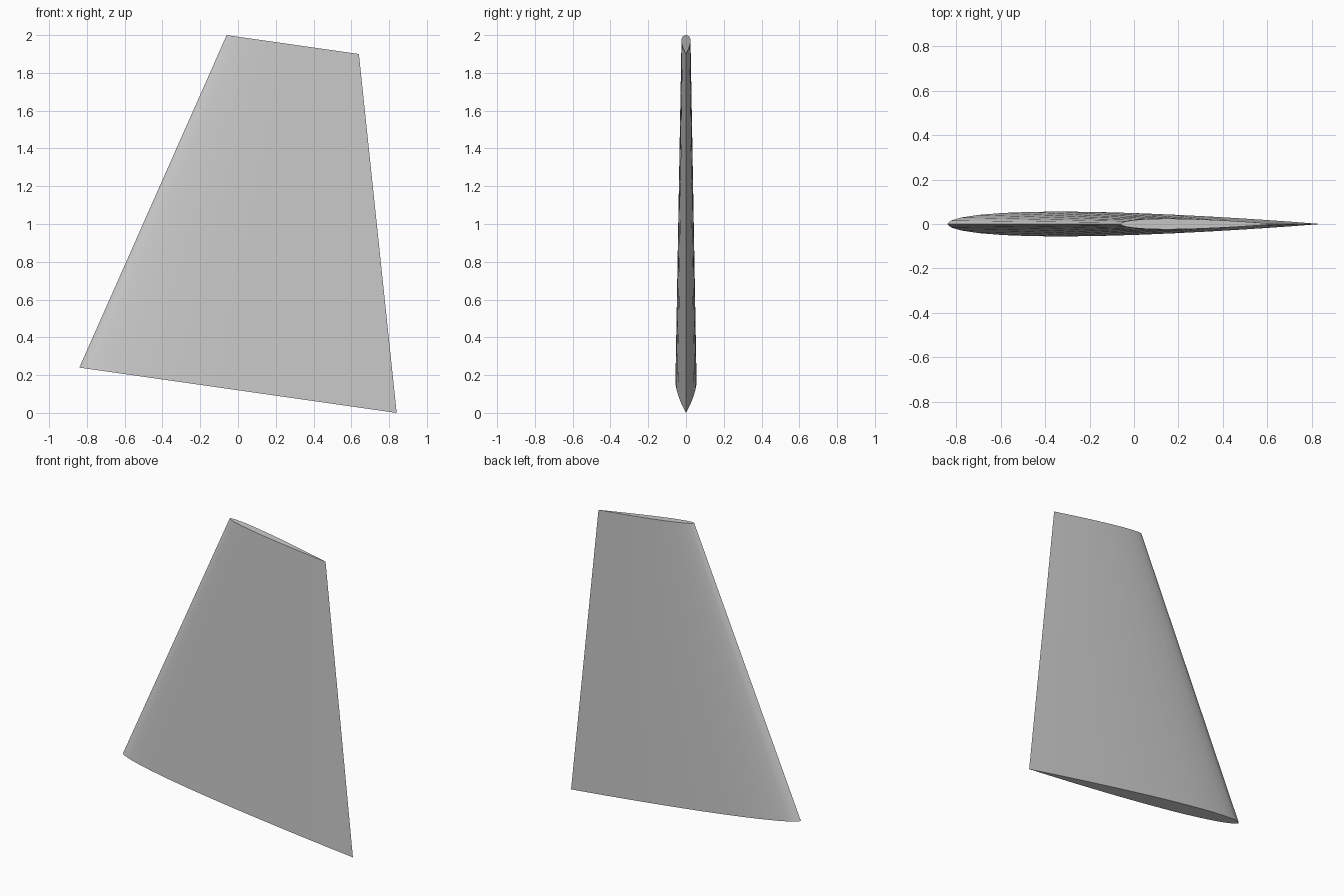
import bpy, bmesh, math
from mathutils import Vector

cube = bpy.data.objects.get("Cube")
if cube:
    bpy.data.objects.remove(cube, do_unlink=True)

STEPS = 16  # segments along each side of the section


def half_thickness(t):
    """Symmetric airfoil section with a closed trailing edge, peak about 1."""
    return 10 * (0.2969 * math.sqrt(t) - 0.126 * t - 0.3516 * t**2
                 + 0.2843 * t**3 - 0.1036 * t**4)


def section(bm, lead, trail, thick):
    """Closed ring of vertices between a leading and a trailing point."""
    ring = []
    for i in range(2 * STEPS):
        a = math.pi * i / STEPS
        t = (1 - math.cos(a)) / 2
        side = -1 if i < STEPS else 1
        p = Vector(lead).lerp(Vector(trail), t)
        y = 0 if i in (0, STEPS) else side * thick * half_thickness(t)
        ring.append(bm.verts.new((p.x, y, p.y)))
    return ring


# Fin blade: loft from the root section to the tip section
bm = bmesh.new()
root = section(bm, (-0.84, 0.24), (0.84, 0.0), 0.056)
tip = section(bm, (-0.06, 2.0), (0.64, 1.9), 0.024)
n = len(root)
for i in range(n):
    j = (i + 1) % n
    bm.faces.new((root[i], root[j], tip[j], tip[i]))

# End caps
bm.faces.new(root[::-1])
bm.faces.new(tip)
bmesh.ops.recalc_face_normals(bm, faces=bm.faces)

mesh = bpy.data.meshes.new("fin_blade")
bm.to_mesh(mesh)
bm.free()
fin = bpy.data.objects.new("fin_blade", mesh)
bpy.context.collection.objects.link(fin)

# Plain grey finish
mat = bpy.data.materials.new("light_grey")
mat.use_nodes = True
grey = (0.6, 0.6, 0.6, 1)
mat.diffuse_color = grey
mat.node_tree.nodes["Principled BSDF"].inputs["Base Color"].default_value = grey
mesh.materials.append(mat)

# Smooth skin with crisp cap and trailing edges
bpy.ops.object.select_all(action="DESELECT")
fin.select_set(True)
bpy.context.view_layer.objects.active = fin
bpy.ops.object.shade_smooth_by_angle(angle=math.radians(40))
